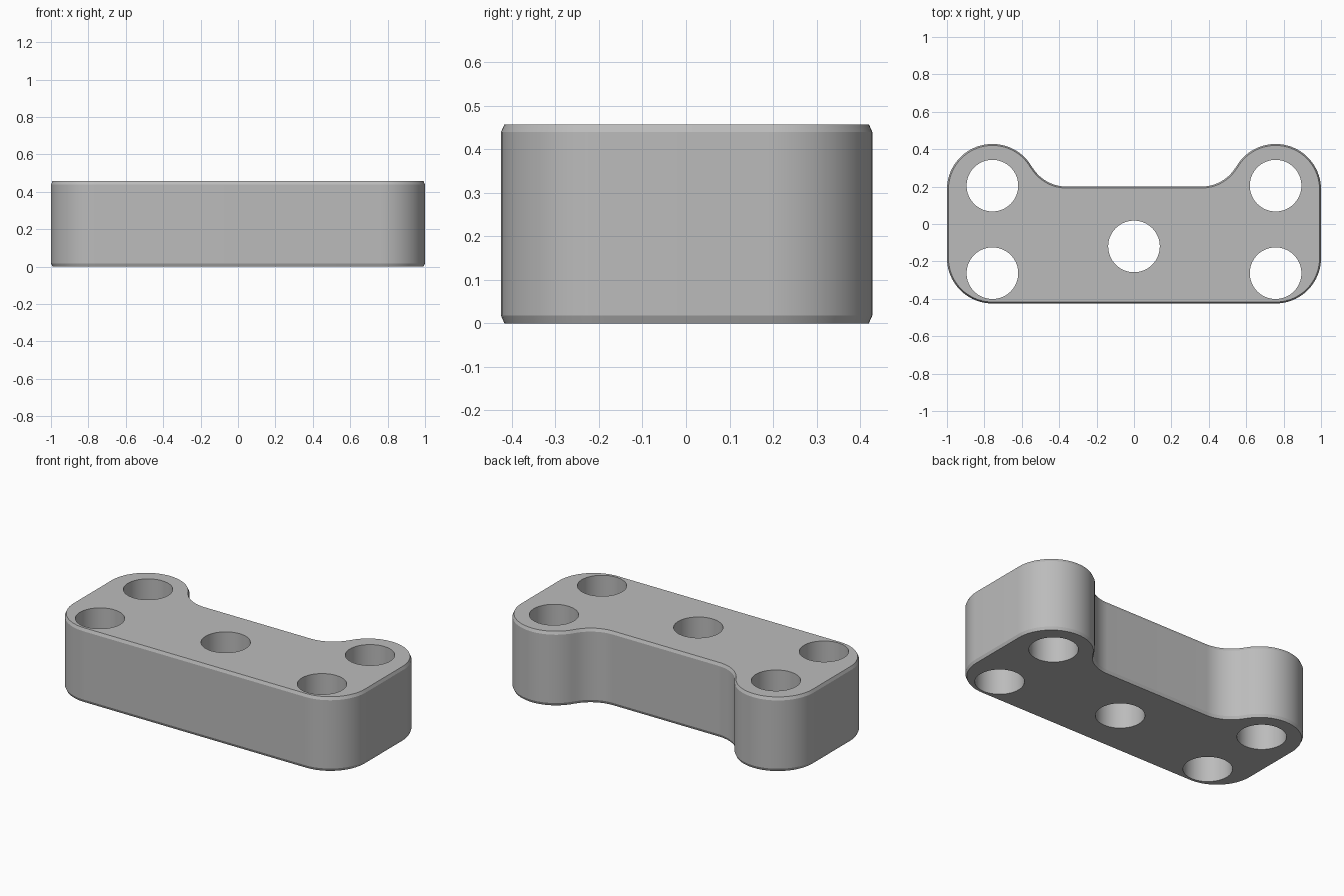
import bpy, bmesh
from math import sin, cos, radians, atan2, degrees

cube = bpy.data.objects.get("Cube")
if cube:
    bpy.data.objects.remove(cube, do_unlink=True)

HEIGHT = 0.457
CHAMFER_IN, CHAMFER_Z = 0.008, 0.018
EAR_X, EAR_Y, EAR_R = 0.757, 0.185, 0.243     # rear rounded ears
FRONT_Y = -0.182                              # front corner centres
FILLET_X, FILLET_Y, FILLET_R = 0.36, 0.415, 0.215
HOLE_R = 0.138
HOLES = [(-EAR_X, 0.205), (EAR_X, 0.205), (-EAR_X, -0.263), (EAR_X, -0.263), (0, -0.12)]

grey = bpy.data.materials.new("plain_grey")
grey.use_nodes = True
colour = (0.5, 0.5, 0.5, 1)
grey.diffuse_color = colour
grey.node_tree.nodes["Principled BSDF"].inputs["Base Color"].default_value = colour


def arc(cx, cy, r, start, end, steps=20):
    angles = [radians(start + (end - start) * i / steps) for i in range(steps + 1)]
    return [(cx + r * cos(a), cy + r * sin(a)) for a in angles]


def outline(inset):
    """Plate outline, counter-clockwise, moved inwards by inset."""
    r = EAR_R - inset
    meet = degrees(atan2(FILLET_Y - EAR_Y, FILLET_X - EAR_X))
    right = arc(EAR_X, FRONT_Y, r, -90, 0)
    right += arc(EAR_X, EAR_Y, r, 0, meet, 32)
    # the concave fillet starts where the ear ends
    right += arc(FILLET_X, FILLET_Y, FILLET_R + inset, meet - 180, -90)[1:]
    return right + [(-x, y) for x, y in reversed(right)]


def mesh_object(name, bm):
    bmesh.ops.recalc_face_normals(bm, faces=bm.faces)
    mesh = bpy.data.meshes.new(name)
    bm.to_mesh(mesh)
    bm.free()
    mesh.materials.append(grey)
    obj = bpy.data.objects.new(name, mesh)
    bpy.context.collection.objects.link(obj)
    return obj


def loft(name, rings):
    """Closed solid through matching rings given as (points, z)."""
    bm = bmesh.new()
    loops = [[bm.verts.new((x, y, z)) for x, y in points] for points, z in rings]
    for low, high in zip(loops, loops[1:]):
        for i in range(len(low)):
            j = (i + 1) % len(low)
            bm.faces.new((low[i], low[j], high[j], high[i]))
    bm.faces.new(loops[0][::-1])
    bm.faces.new(loops[-1])
    return mesh_object(name, bm)


# Plate with chamfered top and bottom rims
plate = loft("mounting_plate", [
    (outline(CHAMFER_IN), 0),
    (outline(0), CHAMFER_Z),
    (outline(0), HEIGHT - CHAMFER_Z),
    (outline(CHAMFER_IN), HEIGHT),
])

# Five through holes, cut by one set of drills
bm = bmesh.new()
for x, y in HOLES:
    made = bmesh.ops.create_cone(bm, cap_ends=True, segments=64,
                                 radius1=HOLE_R, radius2=HOLE_R, depth=1)
    bmesh.ops.translate(bm, verts=made["verts"], vec=(x, y, HEIGHT / 2))
drills = mesh_object("hole_drills", bm)

cut = plate.modifiers.new("holes", "BOOLEAN")
cut.operation = "DIFFERENCE"
cut.solver = "EXACT"
cut.object = drills
bpy.ops.object.select_all(action="DESELECT")
bpy.context.view_layer.objects.active = plate
plate.select_set(True)
bpy.ops.object.modifier_apply(modifier="holes")
bpy.data.objects.remove(drills, do_unlink=True)

# Smooth curved walls, crisp rims
bpy.ops.object.shade_smooth_by_angle(angle=radians(20))
